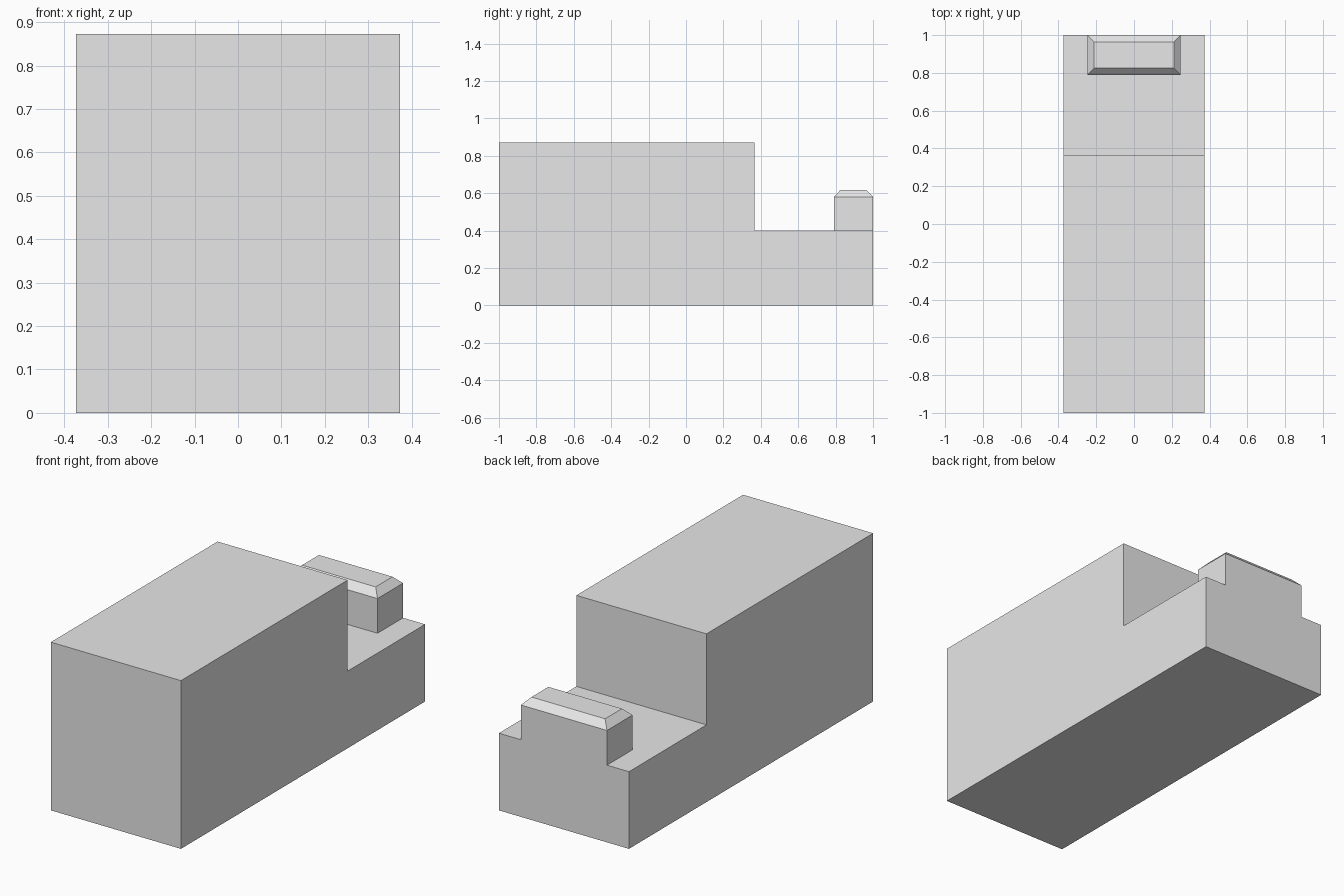
import bpy
import bmesh

cube = bpy.data.objects.get("Cube")
if cube:
    bpy.data.objects.remove(cube, do_unlink=True)

grey = bpy.data.materials.new("plain grey")
grey.use_nodes = True
grey.diffuse_color = (0.8, 0.8, 0.8, 1)
grey.node_tree.nodes["Principled BSDF"].inputs["Base Color"].default_value = (0.8, 0.8, 0.8, 1)

HALF_WIDTH = 0.373
LEDGE = 0.40


def add_object(name, bm):
    bmesh.ops.recalc_face_normals(bm, faces=bm.faces)
    mesh = bpy.data.meshes.new(name)
    bm.to_mesh(mesh)
    bm.free()
    mesh.materials.append(grey)
    obj = bpy.data.objects.new(name, mesh)
    bpy.context.collection.objects.link(obj)
    return obj


# Stepped body: side profile (y, z) extruded across the width
profile = [(-1, 0), (1, 0), (1, LEDGE), (0.365, LEDGE), (0.365, 0.872), (-1, 0.872)]
bm = bmesh.new()
side = bm.faces.new([bm.verts.new((-HALF_WIDTH, y, z)) for y, z in profile])
grown = bmesh.ops.extrude_face_region(bm, geom=[side])["geom"]
bmesh.ops.translate(bm, vec=(2 * HALF_WIDTH, 0, 0),
                    verts=[v for v in grown if isinstance(v, bmesh.types.BMVert)])
add_object("stepped_body", bm)

# Rear block: stacked rectangles, the last one inset to make the sloped rim
bm = bmesh.new()
rings = []
for z, inset in ((LEDGE, 0), (0.58, 0), (0.617, 0.036)):
    x, y0, y1 = 0.247 - inset, 0.79 + inset, 1 - inset
    rings.append([bm.verts.new((px, py, z))
                  for px, py in ((-x, y0), (x, y0), (x, y1), (-x, y1))])
for low, high in zip(rings, rings[1:]):
    for i in range(4):
        j = (i + 1) % 4
        bm.faces.new((low[i], low[j], high[j], high[i]))
bm.faces.new(rings[-1])
add_object("rear_block", bm)
